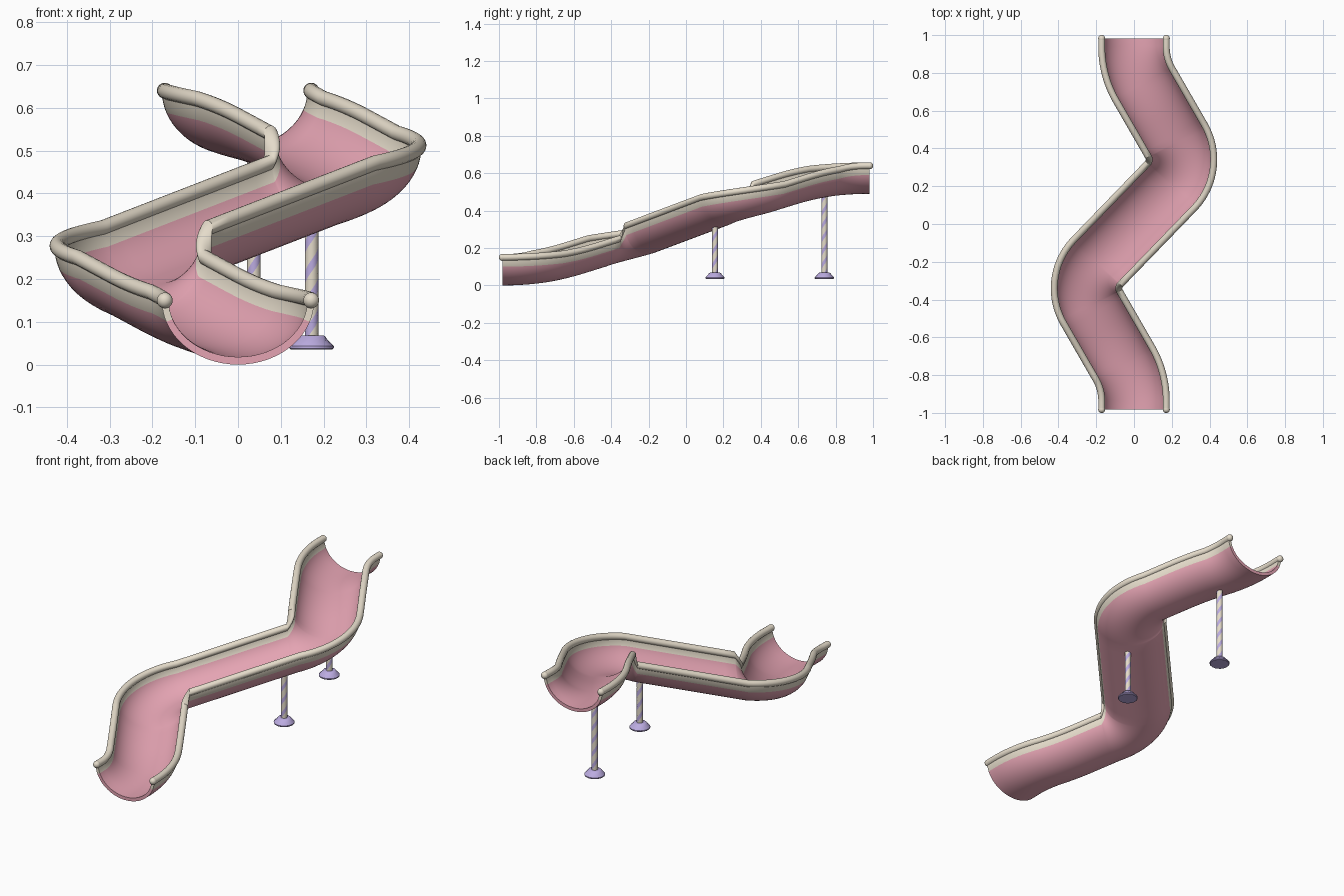
import bpy, bmesh
from math import sin, cos, tan, pi, acos, radians
from mathutils import Vector

if "Cube" in bpy.data.objects:
    bpy.data.objects.remove(bpy.data.objects["Cube"])


def material(name, rgb):
    m = bpy.data.materials.new(name)
    m.diffuse_color = (*rgb, 1)
    m.use_nodes = True
    m.node_tree.nodes["Principled BSDF"].inputs["Base Color"].default_value = m.diffuse_color
    return m


PINK = material("pink", (0.78, 0.37, 0.45))
CREAM = material("cream", (0.78, 0.71, 0.59))
LILAC = material("lilac", (0.50, 0.41, 0.75))


def make(name, bm, mats, angle=40):
    bmesh.ops.recalc_face_normals(bm, faces=bm.faces)
    me = bpy.data.meshes.new(name)
    bm.to_mesh(me)
    bm.free()
    ob = bpy.data.objects.new(name, me)
    bpy.context.collection.objects.link(ob)
    for m in mats:
        me.materials.append(m)
    bpy.ops.object.select_all(action='DESELECT')
    ob.select_set(True)
    bpy.context.view_layer.objects.active = ob
    bpy.ops.object.shade_smooth_by_angle(angle=radians(angle))
    return ob


# plan path: polyline with rounded corners, low end first
END = 0.982
corners = [((0, -0.83), 0.40), ((-0.30, -0.31), 0.20), ((0.30, 0.31), 0.20), ((0, 0.83), 0.40)]
pts = [Vector(p) for p in [(0, -END)] + [c[0] for c in corners] + [(0, END)]]
plan = []          # (position, direction)


def straight(a, b, n=10):
    d = (b - a).normalized()
    for i in range(n):
        plan.append((a.lerp(b, i / n), d))


last = pts[0]
for i, (c, r) in enumerate(corners, 1):
    d0 = (pts[i] - pts[i - 1]).normalized()
    d1 = (pts[i + 1] - pts[i]).normalized()
    turn = acos(d0.dot(d1))
    sign = 1 if d0.cross(d1) > 0 else -1
    start = pts[i] - d0 * r * tan(turn / 2)
    straight(last, start)
    n = Vector((-d0.y, d0.x)) * sign
    steps = 20
    for k in range(steps):
        a = turn * k / steps
        plan.append((start + d0 * r * sin(a) + n * r * (1 - cos(a)), d0 * cos(a) + n * sin(a)))
    last = pts[i] + d1 * r * tan(turn / 2)
straight(last, pts[-1])
plan.append((pts[-1], Vector((0, 1))))

# floor height along the path: eased ends, even slope between
RISE, EASE = 0.49, 0.2
dist = [0]
for a, b in zip(plan, plan[1:]):
    dist.append(dist[-1] + (b[0] - a[0]).length)


def height(u):
    if u > 0.5:
        return RISE - height(1 - u)
    k = RISE / (1 - EASE)
    return k * u * u / (2 * EASE) if u < EASE else k * (u - EASE / 2)


path = [(p, Vector((d.y, -d.x)), height(s / dist[-1])) for (p, d), s in zip(plan, dist)]


def sweep(name, prof, mats, pick=lambda z: 0):
    bm = bmesh.new()
    rings = [[bm.verts.new((p.x + side.x * x, p.y + side.y * x, h + z)) for x, z in prof]
             for p, side, h in path]
    n = len(prof)
    for a, b in zip(rings, rings[1:]):
        for j in range(n):
            k = (j + 1) % n
            f = bm.faces.new((a[j], a[k], b[k], b[j]))
            f.material_index = pick((prof[j][1] + prof[k][1]) / 2)
    for ring in (rings[0], rings[-1]):
        for j in range(n // 2 - 1):
            f = bm.faces.new((ring[j], ring[j + 1], ring[n - 2 - j], ring[n - 1 - j]))
            f.material_index = pick((prof[j][1] + prof[j + 1][1]) / 2)
    return make(name, bm, mats)


# trough: half-ellipse shell, pink floor with cream upper walls
band = acos(1 / 3)
half = [band * i / 12 for i in range(12)] + [band + (pi / 2 - band) * i / 4 for i in range(5)]
angs = [-a for a in reversed(half[1:])] + half
outer = [(0.178 * sin(a), 0.15 - 0.15 * cos(a)) for a in angs]
inner = [(0.162 * sin(a), 0.15 - 0.132 * cos(a)) for a in reversed(angs)]
sweep("slide_trough", outer + inner, [PINK, CREAM], lambda z: int(z > 0.104))

# handrails with ball ends
R = 0.018
for label, s in (("left", -1), ("right", 1)):
    circle = [(s * 0.171 + R * cos(2 * pi * i / 16), 0.15 + R * sin(2 * pi * i / 16)) for i in range(16)]
    sweep(label + "_rail", circle, [CREAM])
    for where, y, z in (("low", -END, 0.15), ("high", END, 0.15 + RISE)):
        bm = bmesh.new()
        bmesh.ops.create_uvsphere(bm, u_segments=20, v_segments=12, radius=R + 0.0005)
        bmesh.ops.translate(bm, verts=bm.verts, vec=(s * 0.171, y, z))
        make(f"{label}_rail_{where}_end", bm, [CREAM])


# lathe with optional twist, used for posts and feet
def lathe(name, x, y, rings, n, mats, twist=0, pick=lambda j: 0):
    bm = bmesh.new()
    loops = []
    for r, z in rings:
        t = twist * z
        loops.append([bm.verts.new((x + r * cos(2 * pi * j / n + t), y + r * sin(2 * pi * j / n + t), z))
                      for j in range(n)])
    for a, b in zip(loops, loops[1:]):
        for j in range(n):
            k = (j + 1) % n
            bm.faces.new((a[j], a[k], b[k], b[j])).material_index = pick(j)
    bm.faces.new(loops[0][::-1])
    bm.faces.new(loops[-1])
    return make(name, bm, mats)


# striped posts on flared feet
for label, x, y in (("middle", 0.172, 0.155), ("upper", 0.037, 0.74)):
    top = min(path, key=lambda q: (q[0] - Vector((x, y))).length)[2] + 0.008
    count = int((top - 0.05) / 0.006)
    rings = [(0.016, 0.05 + (top - 0.05) * i / count) for i in range(count + 1)]
    lathe(label + "_post", x, y, rings, 20, [CREAM, LILAC], 2 * pi / 0.14, lambda j: int(j % 10 < 4))
    lathe(label + "_foot", x, y, [(0.049, 0.035), (0.052, 0.038), (0.052, 0.043), (0.047, 0.049),
                                  (0.032, 0.066), (0.028, 0.068)], 20, [LILAC], 30)
